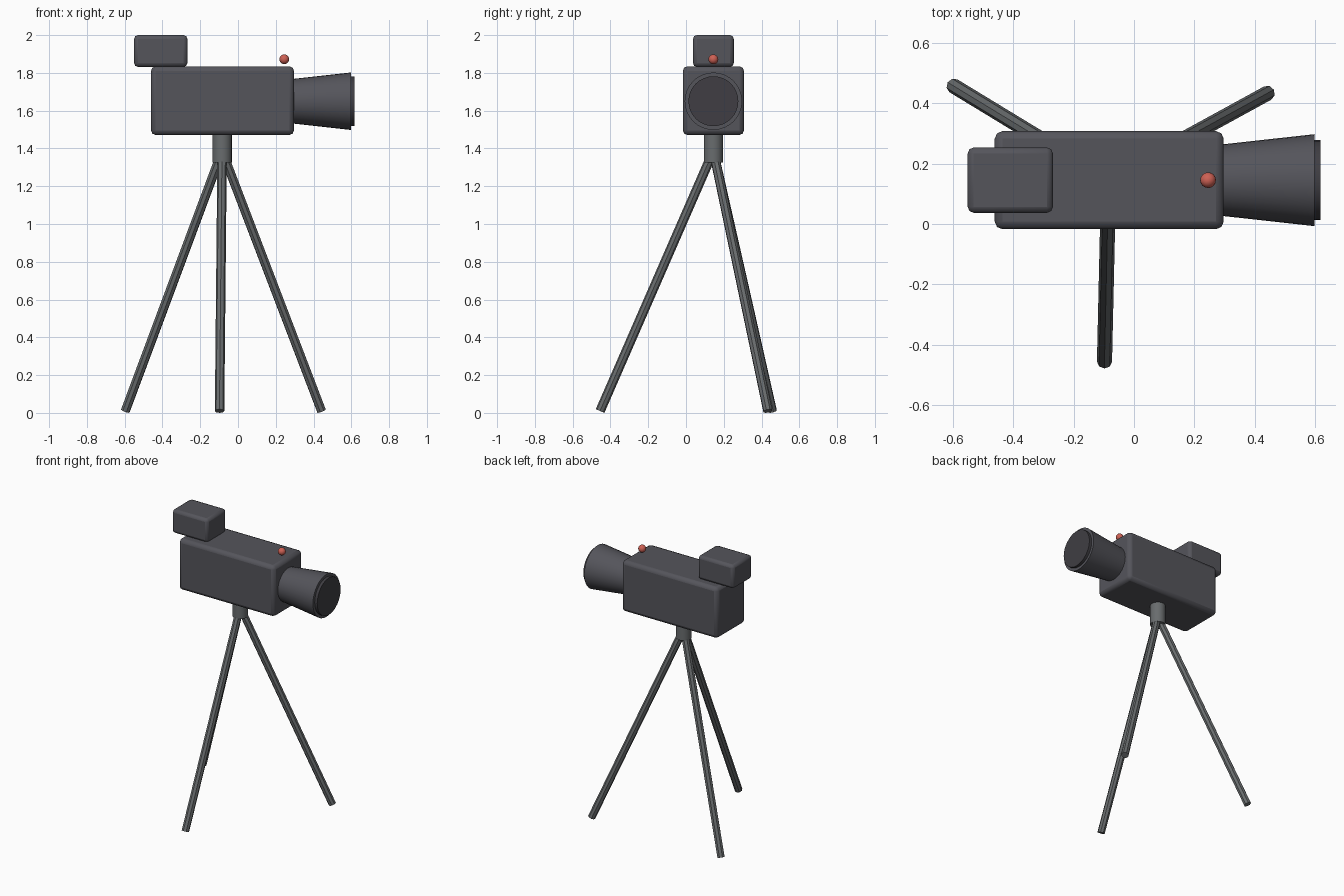
import bpy
import math
from mathutils import Vector

cube = bpy.data.objects.get("Cube")
if cube:
    bpy.data.objects.remove(cube, do_unlink=True)


def material(name, rgb, roughness=0.6):
    mat = bpy.data.materials.new(name)
    mat.use_nodes = True
    mat.diffuse_color = (*rgb, 1)
    bsdf = mat.node_tree.nodes["Principled BSDF"]
    bsdf.inputs["Base Color"].default_value = (*rgb, 1)
    bsdf.inputs["Roughness"].default_value = roughness
    return mat


CASING = material("charcoal casing", (0.09, 0.09, 0.105))
GLASS = material("dark glass", (0.05, 0.048, 0.056))
METAL = material("grey metal", (0.14, 0.15, 0.155))
RED = material("signal red", (0.62, 0.12, 0.09))

AXIS_Y = 0.145                       # centre line of the whole camera
PIVOT = Vector((-0.084, AXIS_Y, 0))  # tripod centre


def finish(name, mat, angle=35):
    obj = bpy.context.object
    obj.name = obj.data.name = name
    obj.data.materials.append(mat)
    bpy.ops.object.shade_smooth_by_angle(angle=math.radians(angle))
    return obj


def rounded_box(name, centre, size, bevel, mat):
    bpy.ops.mesh.primitive_cube_add(size=1, location=centre)
    bpy.context.object.scale = size
    bpy.ops.object.transform_apply(location=False, rotation=False, scale=True)
    obj = finish(name, mat)
    mod = obj.modifiers.new("rounded edges", "BEVEL")
    mod.width = bevel
    mod.segments = 2
    return obj


def rod(name, start, end, r_start, r_end, sides, mat, angle=35):
    """Capped round bar or cone between two points."""
    start, end = Vector(start), Vector(end)
    span = end - start
    bpy.ops.mesh.primitive_cone_add(
        vertices=sides, radius1=r_start, radius2=r_end, depth=span.length,
        location=(start + end) / 2,
        rotation=span.to_track_quat("Z", "Y").to_euler())
    return finish(name, mat, angle)


# Camera body and viewfinder
rounded_box("camera_body", (-0.082, AXIS_Y, 1.653), (0.757, 0.324, 0.364), 0.025, CASING)
rounded_box("viewfinder", (-0.409, AXIS_Y, 1.916), (0.282, 0.216, 0.168), 0.02, CASING)

# Flared lens barrel with a glass disc in front
rod("lens_barrel", (0.28, AXIS_Y, 1.65), (0.597, AXIS_Y, 1.65), 0.117, 0.152, 32, CASING)
rod("lens_glass", (0.58, AXIS_Y, 1.65), (0.617, AXIS_Y, 1.65), 0.132, 0.132, 32, GLASS)

# Recording light
bpy.ops.mesh.primitive_uv_sphere_add(
    segments=16, ring_count=10, radius=0.026, location=(0.245, AXIS_Y, 1.872))
finish("recording_light", RED)

# Tripod column and three splayed legs
rod("tripod_column", PIVOT + Vector((0, 0, 1.325)), PIVOT + Vector((0, 0, 1.48)),
    0.051, 0.051, 24, METAL)
for i, name in enumerate(("left_leg", "right_leg", "front_leg")):
    turn = math.radians(28.7 + 120 * i)
    out = Vector((math.cos(turn), math.sin(turn), 0))
    rod(name, PIVOT + out * 0.02 + Vector((0, 0, 1.34)),
        PIVOT + out * 0.6 + Vector((0, 0, 0.01)), 0.025, 0.025, 8, METAL, 30)
